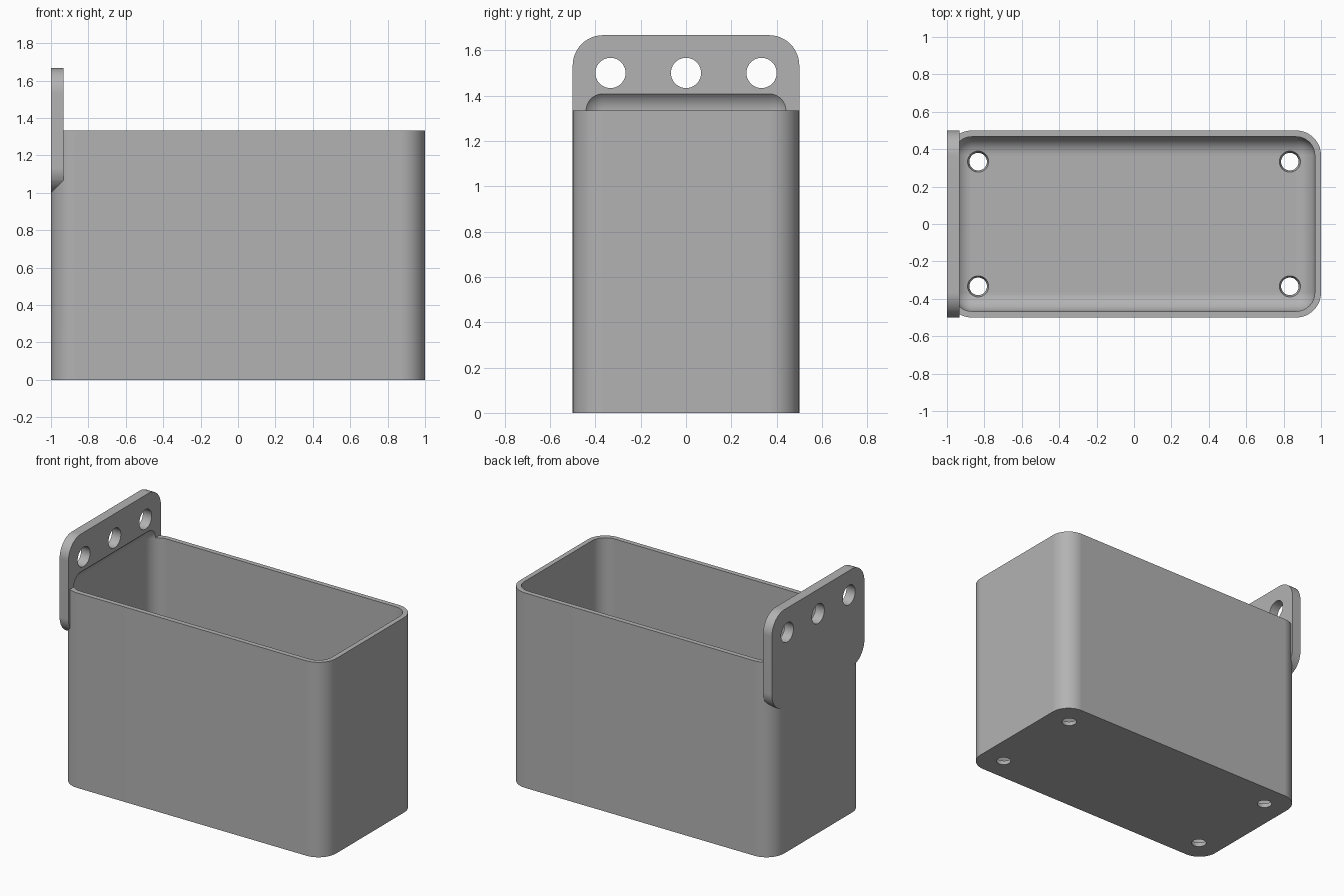
import bpy, bmesh, math
from mathutils import Matrix, Vector

if "Cube" in bpy.data.objects:
    bpy.data.objects.remove(bpy.data.objects["Cube"], do_unlink=True)

WALL = 1 / 30
PLATE = 2 * WALL          # hanging plate thickness
RADIUS = 4 * WALL         # outer corner radius
INNER = 3 * WALL          # cavity fillet radius

grey = bpy.data.materials.new("plain grey")
grey.use_nodes = True
colour = (0.45, 0.45, 0.45, 1)
grey.diffuse_color = colour
grey.node_tree.nodes["Principled BSDF"].inputs["Base Color"].default_value = colour


def finish(name, bm):
    mesh = bpy.data.meshes.new(name)
    bmesh.ops.recalc_face_normals(bm, faces=bm.faces)
    bm.to_mesh(mesh)
    bm.free()
    mesh.materials.append(grey)
    obj = bpy.data.objects.new(name, mesh)
    bpy.context.collection.objects.link(obj)
    return obj


def rounded_box(name, low, high, radius, axis=None):
    """Box between two corners, rounded along one axis or on every edge."""
    low, high = Vector(low), Vector(high)
    bm = bmesh.new()
    bmesh.ops.create_cube(bm, size=1)
    bmesh.ops.scale(bm, vec=high - low, verts=bm.verts)
    bmesh.ops.translate(bm, vec=(low + high) / 2, verts=bm.verts)
    edges = [e for e in bm.edges if axis is None or
             abs((e.verts[0].co - e.verts[1].co).normalized()[axis]) > 0.9]
    bmesh.ops.bevel(bm, geom=edges, offset=radius, offset_type='OFFSET',
                    segments=12, profile=0.5, affect='EDGES')
    return finish(name, bm)


def round_cutter(name, centre, r_low, r_high, depth, turn=0):
    bm = bmesh.new()
    bmesh.ops.create_cone(
        bm, cap_ends=True, segments=48, radius1=r_low, radius2=r_high, depth=depth,
        matrix=Matrix.Translation(centre) @ Matrix.Rotation(turn, 4, 'Y'))
    return finish(name, bm)


def combine(target, other, operation):
    mod = target.modifiers.new(operation.title(), 'BOOLEAN')
    mod.operation, mod.solver, mod.object = operation, 'EXACT', other
    bpy.context.view_layer.objects.active = target
    bpy.ops.object.modifier_apply(modifier=mod.name)
    bpy.data.objects.remove(other, do_unlink=True)


# Outer shell joined with the hanging plate
bin_body = rounded_box("storage_bin", (-1, -0.5, 0), (1, 0.5, 4 / 3), RADIUS, axis=2)
plate = rounded_box("hanging_plate", (-1, -0.5, 1), (PLATE - 1, 0.5, 5 / 3), RADIUS, axis=0)
combine(bin_body, plate, 'UNION')

# Cavity, filleted all round and reaching up into the plate
cavity = rounded_box("cavity", (WALL - 1, WALL - 0.5, WALL),
                     (1 - WALL, 0.5 - WALL, 4 / 3 + INNER), INNER)
combine(bin_body, cavity, 'DIFFERENCE')

# Screw holes through the plate
for y in (-1 / 3, 0, 1 / 3):
    hole = round_cutter("plate_hole", (PLATE / 2 - 1, y, 1.5), PLATE, PLATE, 0.2, math.pi / 2)
    combine(bin_body, hole, 'DIFFERENCE')

# Slightly flared drain holes through the floor
for x in (-5 / 6, 5 / 6):
    for y in (-1 / 3, 1 / 3):
        hole = round_cutter("drain_hole", (x, y, WALL / 2), 0.038, 0.065, 0.1)
        combine(bin_body, hole, 'DIFFERENCE')

# Smooth fillets, crisp edges
bpy.ops.object.select_all(action='DESELECT')
bin_body.select_set(True)
bpy.context.view_layer.objects.active = bin_body
bpy.ops.object.shade_smooth_by_angle(angle=math.radians(30))
weighted = bin_body.modifiers.new("Weighted normals", 'WEIGHTED_NORMAL')
weighted.keep_sharp = True
